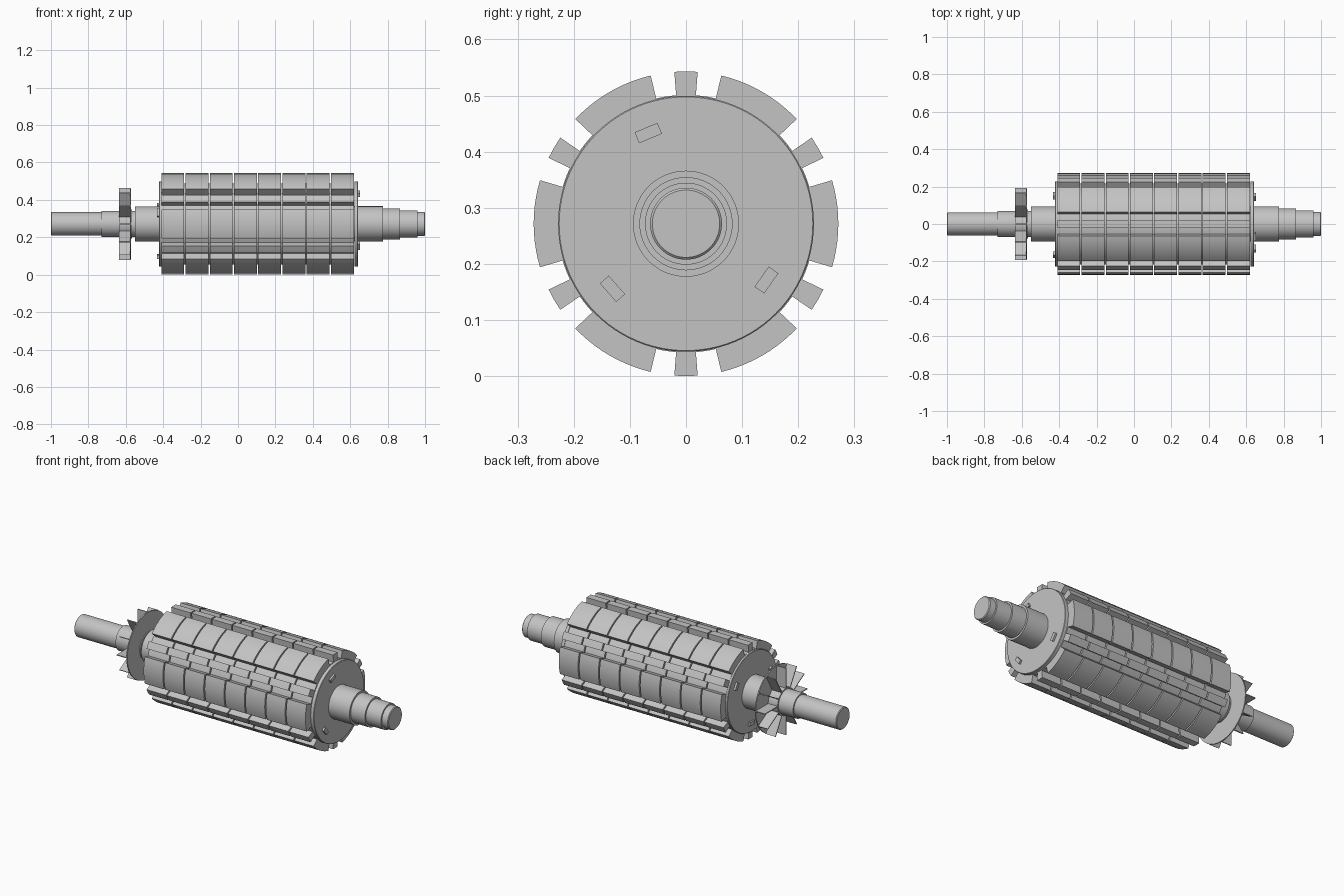
import bpy, bmesh, math
from mathutils import Vector, Matrix

if "Cube" in bpy.data.objects:
    bpy.data.objects.remove(bpy.data.objects["Cube"])

AXIS_Z = 0.2715   # height of the rotor axis
steel = bpy.data.materials.new("steel_grey")
steel.diffuse_color = (0.55, 0.55, 0.55, 1)
steel.use_nodes = True
steel.node_tree.nodes["Principled BSDF"].inputs["Base Color"].default_value = steel.diffuse_color


def finish(name, bm, smooth=True):
    bmesh.ops.recalc_face_normals(bm, faces=bm.faces)
    me = bpy.data.meshes.new(name)
    bm.to_mesh(me)
    bm.free()
    me.materials.append(steel)
    ob = bpy.data.objects.new(name, me)
    ob.location.z = AXIS_Z
    bpy.context.collection.objects.link(ob)
    if smooth:
        bpy.ops.object.select_all(action='DESELECT')
        ob.select_set(True)
        bpy.context.view_layer.objects.active = ob
        bpy.ops.object.shade_smooth_by_angle(angle=math.radians(25))
    return ob


def turned(name, profile, sides=64):
    """Solid of revolution about x from (x, radius) points."""
    bm = bmesh.new()
    rings = []
    for x, r in profile:
        rings.append([bm.verts.new((x, r * math.cos(2 * math.pi * i / sides),
                                    r * math.sin(2 * math.pi * i / sides)))
                      for i in range(sides)])
    for a, b in zip(rings, rings[1:]):
        for i in range(sides):
            j = (i + 1) % sides
            bm.faces.new((a[i], a[j], b[j], b[i]))
    bm.faces.new(rings[0])
    bm.faces.new(rings[-1])
    return finish(name, bm)


def box(bm, size, matrix):
    bmesh.ops.create_cube(bm, size=1, matrix=matrix @ Matrix.Diagonal((*size, 1)))


def stepped(steps, bevel=0.003):
    """Profile of a stepped shaft from (x0, x1, radius) steps, outer ends chamfered."""
    pts = []
    for x0, x1, r in steps:
        pts += [(x0, r), (x1, r)]
    return pts


# Stepped shaft, both ends
turned("left_shaft", [(-1, 0.058), (-0.996, 0.0625)] + stepped([
    (-0.996, -0.73, 0.0625), (-0.73, -0.55, 0.07), (-0.55, -0.4, 0.0935)])[1:])
turned("right_shaft", stepped([
    (0.6, 0.775, 0.0945), (0.775, 0.865, 0.083), (0.865, 0.96, 0.073),
    (0.96, 0.996, 0.064)]) + [(1, 0.06)])

# Drum core and end plates
turned("drum_core", [(-0.405, 0.217), (0.62, 0.217)], 96)
turned("left_end_plate", [(-0.422, 0.226), (-0.42, 0.228), (-0.408, 0.228)], 96)
turned("right_end_plate", [(0.622, 0.228), (0.64, 0.228), (0.642, 0.226)], 96)

# Toothed section: six wide and six narrow radial teeth in alternation
R_IN, R_OUT = 0.2295, 0.2715
outline = []
for k in range(6):
    for centre, half, n in ((60 * k, 16.6, 10), (60 * k + 30, 4.4, 2)):
        arc = [math.radians(centre - half + 2 * half * i / n) for i in range(n + 1)]
        outline.append((R_IN, arc[0]))
        outline += [(R_OUT, a) for a in arc]
        outline.append((R_IN, arc[-1]))
        # groove floor to the next tooth
        gap = 30 - 16.6 - 4.4
        outline += [(R_IN, arc[-1] + math.radians(gap * t)) for t in (1 / 3, 2 / 3)]

START, PITCH, GAP = -0.41, 0.1295, 0.007
for s in range(8):
    x0 = START + s * PITCH
    bm = bmesh.new()
    loops = [[bm.verts.new((x, r * math.cos(a), r * math.sin(a))) for r, a in outline]
             for x in (x0, x0 + PITCH - GAP)]
    n = len(outline)
    for i in range(n):
        j = (i + 1) % n
        bm.faces.new((loops[0][i], loops[0][j], loops[1][j], loops[1][i]))
    for loop in loops:
        bm.faces.new(loop)
    finish(f"toothed_section_{s + 1}", bm)

# Balance tabs on the end plates
for name, x, angles in (("right_tabs", 0.646, (112.6, 221.5, 325)),
                        ("left_tabs", -0.426, (160, 275, 30))):
    bm = bmesh.new()
    for a in angles:
        rot = Matrix.Rotation(math.radians(a), 4, 'X')
        box(bm, (0.014, 0.021, 0.044), rot @ Matrix.Translation((x, 0.175, 0)))
    finish(name, bm, False)

# Cooling fan: back disc with twelve radial blades
turned("fan_disc", [(-0.577, 0.19), (-0.571, 0.19)], 64)
turned("fan_hub", [(-0.637, 0.078), (-0.566, 0.078)], 64)
bm = bmesh.new()
for k in range(12):
    rot = Matrix.Rotation(math.radians(30 * k), 4, 'X')
    box(bm, (0.062, 0.12, 0.005), rot @ Matrix.Translation((-0.606, 0.132, 0)))
finish("fan_blades", bm, False)
